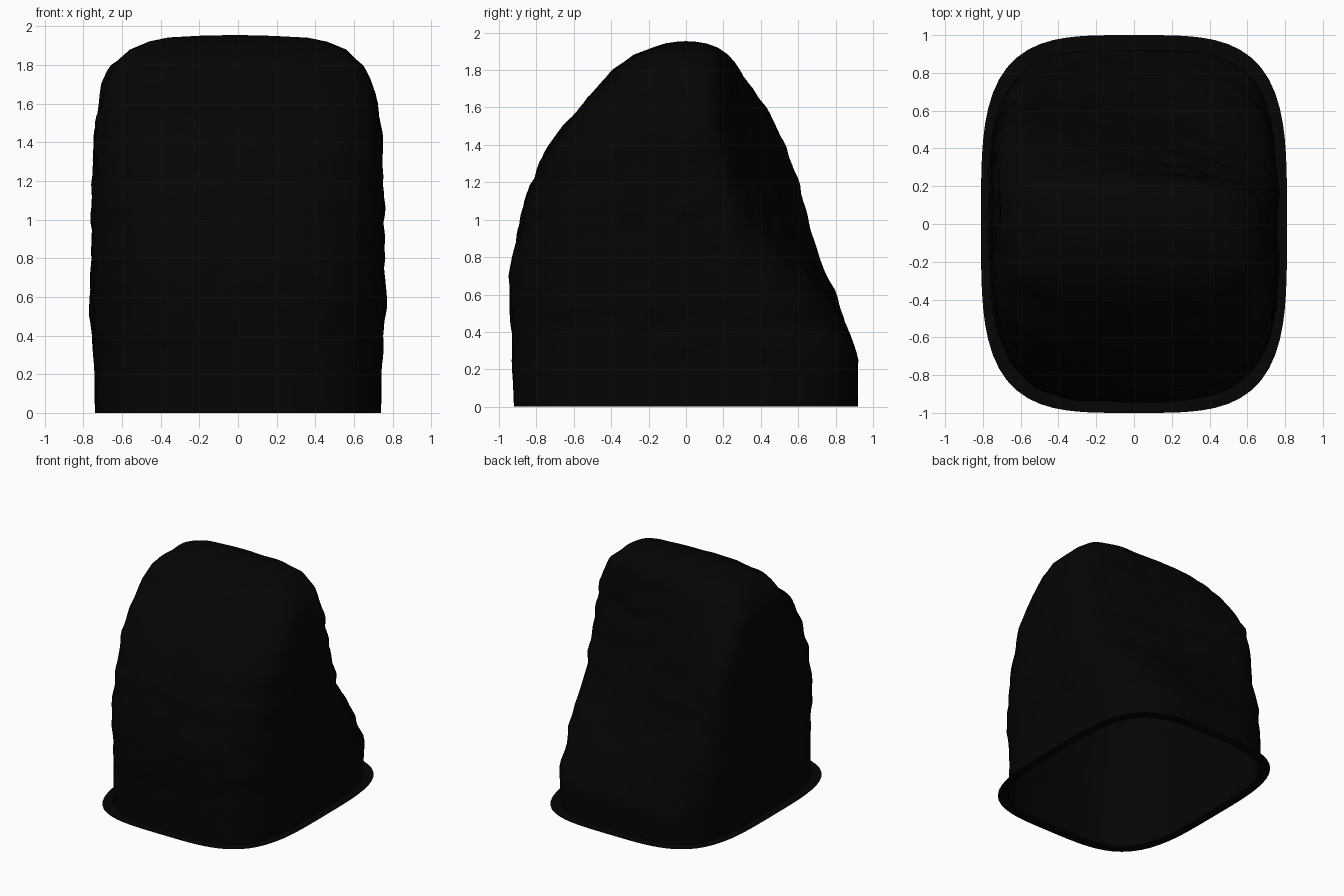
import bpy, bmesh, math
from mathutils import Vector, noise

if "Cube" in bpy.data.objects:
    bpy.data.objects.remove(bpy.data.objects["Cube"])

SIDES = 88

black = bpy.data.materials.new("soft_black")
black.diffuse_color = (0.0014, 0.0014, 0.0014, 1)
black.use_nodes = True
black.node_tree.nodes["Principled BSDF"].inputs["Base Color"].default_value = black.diffuse_color


def ramp(keys, z):
    """Linear interpolation through (z, value) pairs."""
    for (z0, a), (z1, b) in zip(keys, keys[1:]):
        if z <= z1:
            return a + (b - a) * (z - z0) / (z1 - z0)
    return keys[-1][1]


def outline(hx, front, back, z, front_power, back_power, skew=0):
    """Rounded-rectangle loop; skew pulls the back in towards the right."""
    cy, hy = (front + back) / 2, (back - front) / 2
    pts = []
    for i in range(SIDES):
        a = 2 * math.pi * i / SIDES
        c, s = math.cos(a), math.sin(a)
        n = back_power if s > 0 else front_power
        r = (abs(c) ** n + abs(s) ** n) ** (-1 / n)
        u, v = r * c, r * s
        pull = skew * max(0, v) * max(0, (u + 1) / 2) ** 1.3
        pts.append(Vector((hx * u, cy + hy * v - pull, z)))
    return pts


def skin(bm, loops):
    """Bridge consecutive loops with quads and return the vertex loops."""
    rings = [[bm.verts.new(p) for p in loop] for loop in loops]
    for a, b in zip(rings, rings[1:]):
        for i in range(SIDES):
            j = (i + 1) % SIDES
            bm.faces.new((a[i], a[j], b[j], b[i]))
    return rings


def finish(bm, name):
    mesh = bpy.data.meshes.new(name)
    bm.to_mesh(mesh)
    bm.free()
    mesh.materials.append(black)
    obj = bpy.data.objects.new(name, mesh)
    bpy.context.collection.objects.link(obj)
    return obj


# Hood profile: height, half width, front y, back y
KEYS = [
    (0.00, 0.74, -0.92, 0.92), (0.25, 0.745, -0.93, 0.92),
    (0.40, 0.752, -0.935, 0.885), (0.55, 0.765, -0.945, 0.85),
    (0.70, 0.762, -0.94, 0.80), (0.80, 0.758, -0.93, 0.755),
    (1.10, 0.755, -0.865, 0.68), (1.35, 0.748, -0.76, 0.585),
    (1.50, 0.735, -0.655, 0.51), (1.60, 0.72, -0.57, 0.455),
    (1.70, 0.70, -0.48, 0.385), (1.80, 0.655, -0.39, 0.315),
    (1.88, 0.56, -0.28, 0.235), (1.92, 0.46, -0.18, 0.17),
    (1.942, 0.36, -0.11, 0.11), (1.951, 0.18, -0.05, 0.05),
]
# Corner squareness of front and back, and the slant of the back, by height
FRONT = [(0, 3.8), (0.4, 3.4), (1.2, 3.4), (1.5, 3.7), (1.96, 3.2)]
BACK = [(0, 3.8), (0.5, 4.2), (1.0, 6), (1.4, 9), (1.6, 7), (1.75, 4.5), (1.96, 3.2)]
SKEW = [(0, 0), (0.3, 0), (0.65, 0.18), (0.95, 0.35), (1.2, 0.40),
        (1.5, 0.35), (1.7, 0.2), (1.85, 0.06), (1.92, 0), (1.96, 0)]

# Crumpled fabric hood, open at the bottom
rows = []
for k0, k1 in zip(KEYS, KEYS[1:]):
    steps = max(1, round((k1[0] - k0[0]) / 0.04))
    rows += [[p + (q - p) * s / steps for p, q in zip(k0, k1)] for s in range(steps)]
rows.append(KEYS[-1])
loops = [outline(hx, f, b, z, ramp(FRONT, z), ramp(BACK, z), ramp(SKEW, z))
         for z, hx, f, b in rows]

bm = bmesh.new()
rings = skin(bm, loops)
tip = bm.verts.new((0, 0, 1.955))
for i in range(SIDES):
    bm.faces.new((rings[-1][i], rings[-1][(i + 1) % SIDES], tip))
bm.normal_update()

# Push the cloth in and out with soft wrinkles, fading at the hem and crown
moves = []
for v in bm.verts:
    p = v.co
    fade = min(1, max(0, (p.z - 0.12) / 0.3)) * min(1, max(0.25, (1.98 - p.z) / 0.2))
    fine = noise.noise(Vector((p.x * 7, p.y * 7, p.z * 8)))
    broad = noise.noise(Vector((p.x * 2.5 + 9, p.y * 2.5, p.z * 3)))
    moves.append((v, v.normal * fade * (0.017 * fine + 0.008 * broad - 0.003)))
for v, d in moves:
    v.co += d
hood = finish(bm, "fabric_hood")

# Flat hem flange around the opening
bm = bmesh.new()
skin(bm, [outline(0.81, -1, 1, 0, 3.7, 3.7), outline(0.74, -0.92, 0.92, 0, 3.8, 3.8)])
finish(bm, "hem_flange")

bpy.context.view_layer.objects.active = hood
hood.select_set(True)
bpy.ops.object.shade_smooth_by_angle(angle=math.radians(40))
